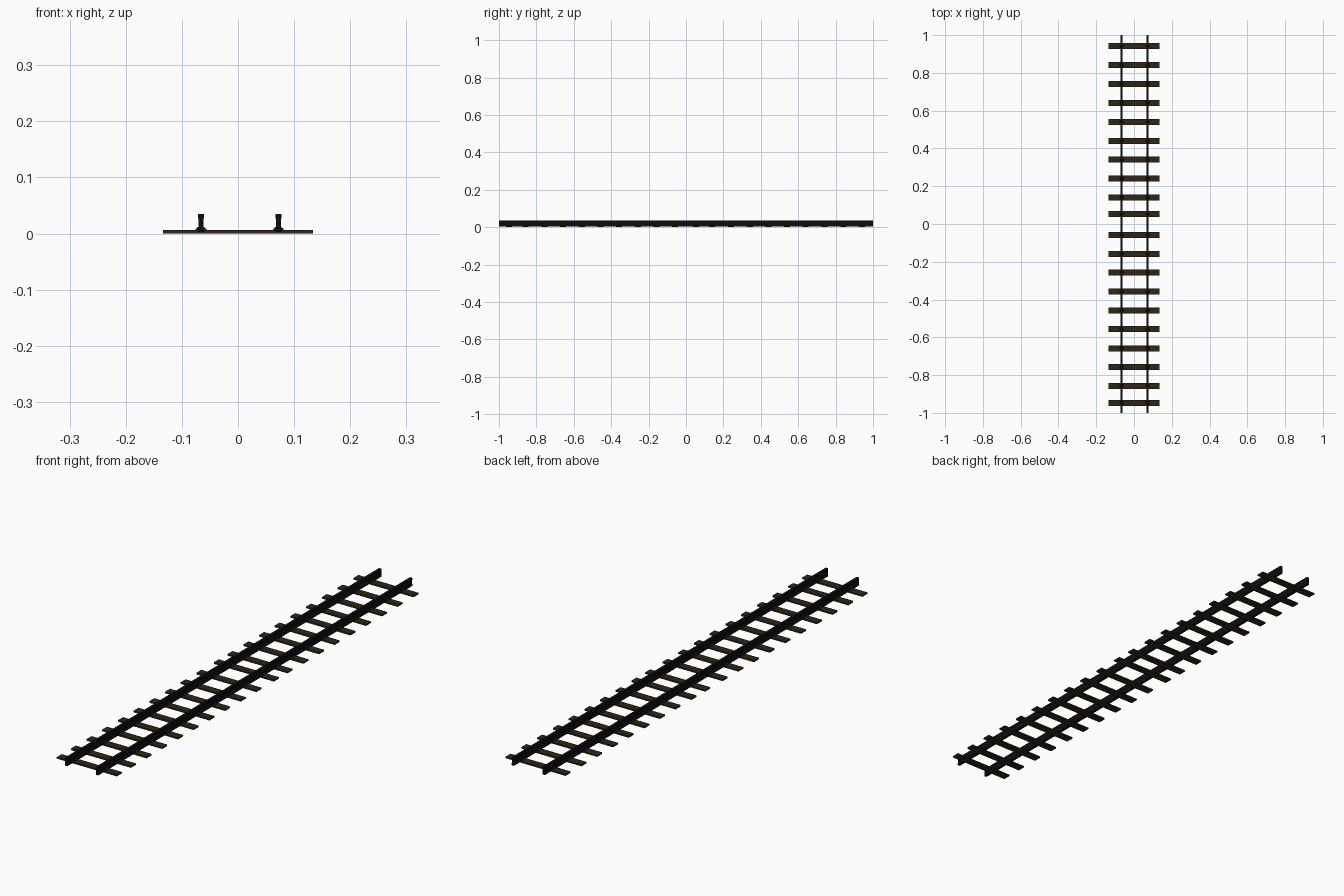
import bpy, bmesh

if "Cube" in bpy.data.objects:
    bpy.data.objects.remove(bpy.data.objects["Cube"])

def material(name, rgb):
    m = bpy.data.materials.new(name)
    m.diffuse_color = (*rgb, 1)
    m.use_nodes = True
    m.node_tree.nodes["Principled BSDF"].inputs["Base Color"].default_value = m.diffuse_color
    return m

WOOD = material("dark_wood", (0.03, 0.018, 0.008))
STEEL = material("black_steel", (0.004, 0.004, 0.005))
IRON = material("dark_iron", (0.02, 0.021, 0.023))

def extrude(name, profile, y0, y1, mat, x=0):
    """Extrude an x/z outline along y."""
    bm = bmesh.new()
    a = [bm.verts.new((x + px, y0, pz)) for px, pz in profile]
    b = [bm.verts.new((x + px, y1, pz)) for px, pz in profile]
    bm.faces.new(a)
    bm.faces.new(b[::-1])
    n = len(a)
    for i in range(n):
        bm.faces.new((a[i], b[i], b[(i + 1) % n], a[(i + 1) % n]))
    bmesh.ops.recalc_face_normals(bm, faces=bm.faces)
    me = bpy.data.meshes.new(name)
    bm.to_mesh(me)
    bm.free()
    me.materials.append(mat)
    ob = bpy.data.objects.new(name, me)
    bpy.context.collection.objects.link(ob)
    return ob

def mirrored(half):
    return half + [(-x, z) for x, z in reversed(half)]

RAILS = {"left": -0.066, "right": 0.072}
SLEEPER_Y = [0.942, 0.841, 0.741, 0.640, 0.540, 0.440, 0.341, 0.241, 0.140, 0.053,
             -0.058, -0.158, -0.257, -0.357, -0.458, -0.557, -0.658, -0.757, -0.857, -0.947]

# rails: foot, web and head
rail = mirrored([(0.0055, 0.003), (0.0055, 0.009), (0.0045, 0.011),
                 (0.0045, 0.026), (0.0055, 0.028), (0.0055, 0.035)])
for side, x in RAILS.items():
    extrude("rail_" + side, rail, -1, 1, STEEL, x)

# sleepers with a sloped iron chair under each rail
board = mirrored([(0.134, 0), (0.134, 0.006)])
chair = mirrored([(0.0095, 0.0055), (0.0095, 0.008), (0.0055, 0.0115)])
for i, y in enumerate(SLEEPER_Y):
    extrude(f"sleeper_{i}", board, y - 0.016, y + 0.016, WOOD)
    for side, x in RAILS.items():
        extrude(f"chair_{side}_{i}", chair, y - 0.006, y + 0.006, IRON, x)
